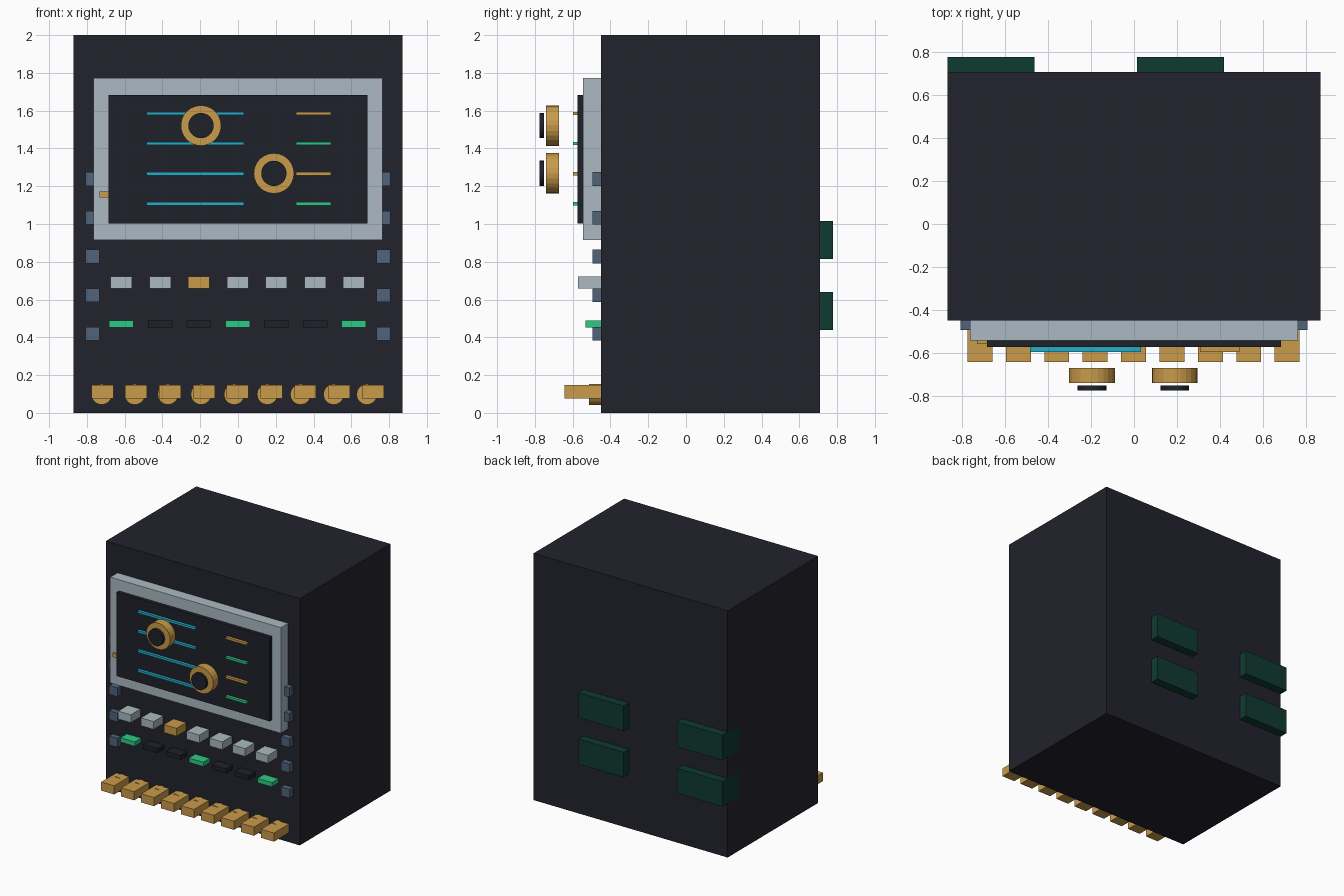
import bpy
import math

cube = bpy.data.objects.get("Cube")
if cube:
    bpy.data.objects.remove(cube, do_unlink=True)


def material(name, r, g, b):
    """Flat material from 8-bit display values, stored as linear."""
    def lin(c):
        c /= 255
        return c / 12.92 if c <= 0.04045 else ((c + 0.055) / 1.055) ** 2.4
    color = (lin(r), lin(g), lin(b), 1)
    mat = bpy.data.materials.new(name)
    mat.use_nodes = True
    mat.diffuse_color = color
    mat.node_tree.nodes["Principled BSDF"].inputs["Base Color"].default_value = color
    return mat


CASE = material("dark case", 34, 34, 45)
BLACK = material("screen black", 31, 33, 42)
SILVER = material("silver", 171, 185, 195)
STEEL = material("blue steel", 81, 99, 123)
BRASS = material("brass", 201, 155, 74)
CYAN = material("cyan light", 34, 174, 200)
GREEN = material("green light", 44, 201, 130)
PINE = material("dark green", 15, 58, 48)


def box(name, mat, x, y, z):
    """Box from its (min, max) range on each axis."""
    ranges = (x, y, z)
    bpy.ops.mesh.primitive_cube_add(size=1, location=[(a + b) / 2 for a, b in ranges])
    obj = bpy.context.object
    obj.name = name
    obj.scale = [b - a for a, b in ranges]
    bpy.ops.object.transform_apply(location=False, rotation=False, scale=True)
    obj.data.materials.append(mat)
    return obj


def around(center, width):
    return center - width / 2, center + width / 2


def disc(name, mat, x, z, radius, y, sides=24):
    """Cylinder along the depth axis."""
    bpy.ops.mesh.primitive_cylinder_add(
        vertices=sides, radius=radius, depth=y[1] - y[0],
        location=(x, sum(y) / 2, z), rotation=(math.pi / 2, 0, 0))
    obj = bpy.context.object
    obj.name = name
    obj.data.materials.append(mat)
    return obj


FRONT = -0.451
INSET = FRONT + 0.02

# Cabinet, screen frame and screen
box("cabinet", CASE, (-0.87, 0.87), (FRONT, 0.709), (0, 2))
box("screen_frame", SILVER, (-0.765, 0.765), (-0.544, INSET), (0.915, 1.772))
box("screen", BLACK, (-0.686, 0.686), (-0.574, -0.53), (1.003, 1.682))
box("frame_tab", BRASS, (-0.733, -0.6), (-0.56, -0.53), (1.14, 1.172))

# Lines of light on the screen
for i in range(4):
    z = around(1.585 - 0.159 * i, 0.018)
    box(f"long_line_{i}", CYAN, (-0.484, 0.032), (-0.597, -0.57), z)
    box(f"short_line_{i}", (BRASS, GREEN)[i % 2], (0.307, 0.492), (-0.597, -0.57), z)

# Floating dials with dark caps
for i, (x, z) in enumerate([(-0.196, 1.521), (0.19, 1.268)]):
    disc(f"dial_{i}", BRASS, x, z, 0.107, (-0.742, -0.672))
    disc(f"dial_cap_{i}", BLACK, x, z, 0.067, (-0.776, -0.753))

# Button row and indicator row
for i in range(7):
    x = 0.205 * (i - 3) - 0.002
    box(f"button_{i}", BRASS if i == 2 else SILVER,
        around(x, 0.114), (-0.573, INSET), around(0.69, 0.064))
    box(f"indicator_{i}", GREEN if i % 3 == 0 else BLACK,
        around(x, 0.13), (-0.533, INSET), around(0.471, 0.036))

# Side studs
for side, sx in (("left", 1), ("right", -1)):
    for i in range(5):
        box(f"stud_{side}_{i}", STEEL, around(0.771 * sx, 0.074),
            (-0.495, INSET), around(0.418 + 0.205 * i, 0.072))

# Brass keys with round sockets along the base
for i in range(9):
    box(f"key_{i}", BRASS, around(0.179 * (i - 4) - 0.002, 0.116),
        (-0.643, INSET), around(0.112, 0.07))
    disc(f"socket_{i}", BRASS, -0.722 + 0.1755 * i, 0.098, 0.055, (-0.513, INSET), 16)

# Rear blocks
for col, x in enumerate((-0.667, 0.217)):
    for row, z in enumerate((0.54, 0.916)):
        box(f"rear_block_{col}_{row}", PINE, around(x, 0.407),
            (0.56, 0.778), around(z, 0.202))
